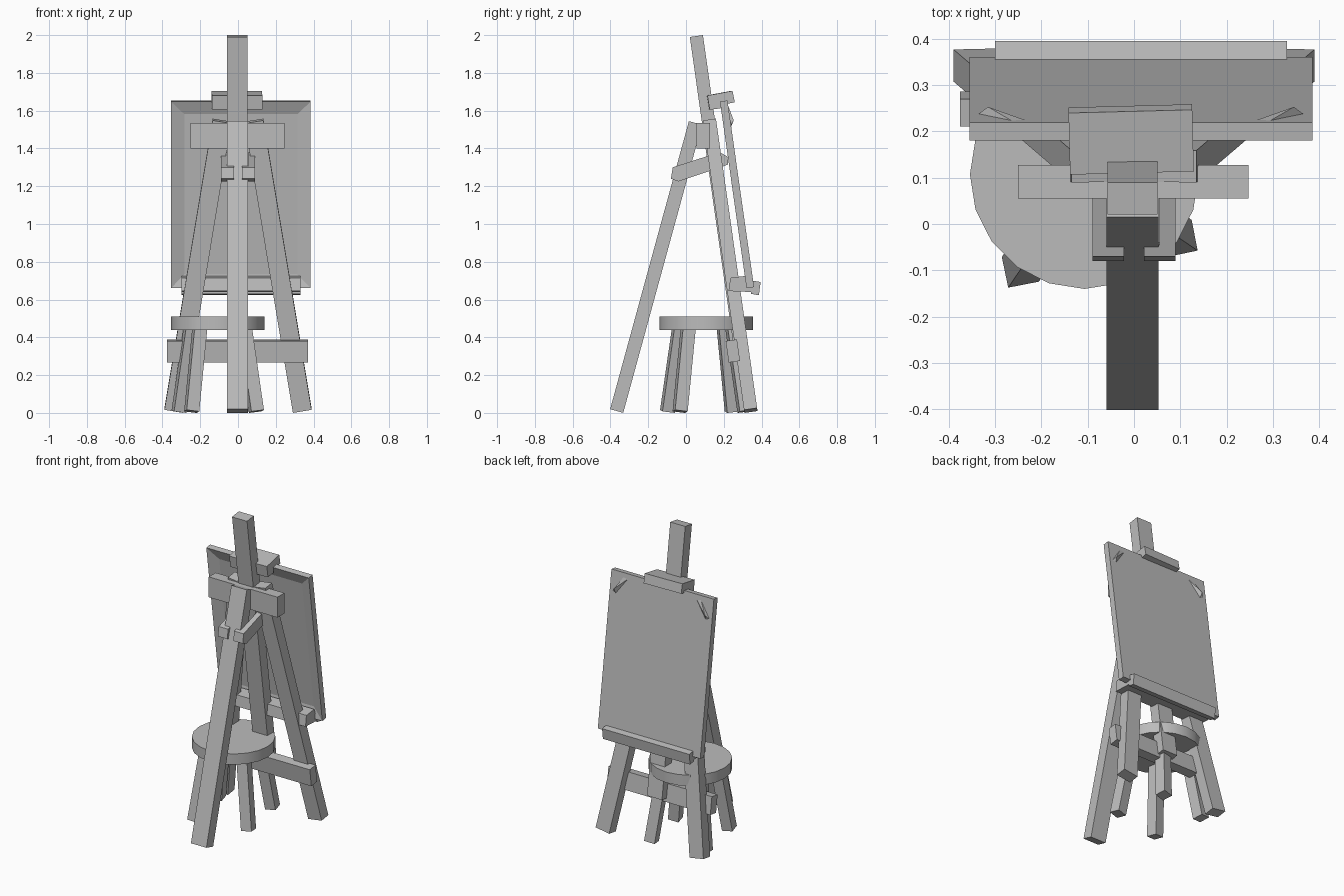
import bpy, bmesh, math
from mathutils import Vector, Matrix

cube = bpy.data.objects.get("Cube")
if cube:
    bpy.data.objects.remove(cube)

grey = bpy.data.materials.new("plain grey")
grey.use_nodes = True
COLOUR = (0.5, 0.5, 0.5, 1)
grey.diffuse_color = COLOUR
grey.node_tree.nodes["Principled BSDF"].inputs["Base Color"].default_value = COLOUR


def finish(name, bm, matrix=None):
    """Turn a bmesh into a named object with the shared material."""
    if matrix:
        bm.transform(matrix)
    bmesh.ops.recalc_face_normals(bm, faces=bm.faces)
    mesh = bpy.data.meshes.new(name)
    bm.to_mesh(mesh)
    bm.free()
    mesh.materials.append(grey)
    obj = bpy.data.objects.new(name, mesh)
    bpy.context.collection.objects.link(obj)
    return obj


def box(name, centre, size, tilt=0):
    bm = bmesh.new()
    bmesh.ops.create_cube(bm, size=1, matrix=Matrix.Diagonal((*size, 1)))
    return finish(name, bm, Matrix.Translation(centre) @ Matrix.Rotation(tilt, 4, 'X'))


def beam(name, start, end, width, depth, twist=0):
    """Square-ended timber running from start to end."""
    start, end = Vector(start), Vector(end)
    along = (end - start).normalized()
    across = Vector((math.cos(twist), math.sin(twist), 0))
    across = (across - along * across.dot(along)).normalized()
    frame = Matrix((across, along.cross(across), along)).transposed().to_4x4()
    bm = bmesh.new()
    size = (width, depth, (end - start).length)
    bmesh.ops.create_cube(bm, size=1, matrix=Matrix.Diagonal((*size, 1)))
    return finish(name, bm, Matrix.Translation((start + end) / 2) @ frame)


def prism(name, profile, x0, x1, matrix=None):
    """Side profile of (y, z) points extruded from x0 to x1."""
    bm = bmesh.new()
    face = bm.faces.new([bm.verts.new((x0, y, z)) for y, z in profile])
    new = bmesh.ops.extrude_face_region(bm, geom=[face])["geom"]
    moved = [v for v in new if isinstance(v, bmesh.types.BMVert)]
    bmesh.ops.translate(bm, verts=moved, vec=(x1 - x0, 0, 0))
    return finish(name, bm, matrix)


LEAN = math.radians(8.1)

# Easel timbers
beam("mast", (-0.003, 0.295, 0.3), (-0.003, 0.055, 1.995), 0.108, 0.07)
beam("prop_leg", (-0.003, -0.367, 0.01), (-0.003, 0.05, 1.535), 0.112, 0.072)
for side, s in (("left", 1), ("right", -1)):
    beam(side + "_leg", (s * 0.34, 0.343, 0.013), (s * 0.085, 0.125, 1.545), 0.1, 0.07)
box("top_beam", (-0.002, 0.091, 1.467), (0.497, 0.072, 0.133))
box("cross_bar", (-0.002, 0.248, 0.328), (0.747, 0.06, 0.115), LEAN)

# Brace plates hooked around the prop leg
brace = [(-0.08, 1.24), (-0.07, 1.3), (0.13, 1.365), (0.18, 1.38),
         (0.222, 1.355), (0.222, 1.315), (0.17, 1.295), (-0.04, 1.225)]
hook = [(-0.08, 1.24), (-0.07, 1.3), (-0.045, 1.308), (-0.04, 1.225)]
for side, s in (("left", 1), ("right", -1)):
    prism(side + "_brace", brace, s * 0.055, s * 0.09)
    prism(side + "_brace_hook", hook, s * 0.022, s * 0.06)

# Board with a recessed back
WIDTH, THICK, HEIGHT = 0.74, 0.04, 0.998
board_frame = Matrix.Translation((0.015, 0.27, 1.157)) @ Matrix.Rotation(LEAN, 4, 'X')
bm = bmesh.new()
bmesh.ops.create_cube(bm, size=1, matrix=Matrix.Diagonal((WIDTH, THICK, HEIGHT, 1)))
bm.faces.ensure_lookup_table()
bm.normal_update()
back = min(bm.faces, key=lambda f: f.normal.y)
bmesh.ops.inset_region(bm, faces=[back], thickness=0.1)
bmesh.ops.translate(bm, verts=back.verts, vec=(0, 0.022, 0))
finish("board", bm, board_frame)

# Small creased folds at the upper board corners
for side, s in (("left", 1), ("right", -1)):
    bm = bmesh.new()
    surface = THICK / 2
    points = [(0.25, surface, 0.465), (0.28, surface, 0.47),
              (0.35, surface, 0.37), (0.33, surface + 0.018, 0.39),
              (0.325, surface, 0.36)]
    a, b, c, d, e = [bm.verts.new((s * x, y, z)) for x, y, z in points]
    for loop in ((a, b, d), (b, c, d), (c, e, d), (e, a, d), (a, e, c, b)):
        bm.faces.new(loop)
    finish(side + "_corner_fold", bm, board_frame)

# Tray with a raised lip
tray = [(0.225, 0.645), (0.235, 0.715), (0.315, 0.725), (0.33, 0.685),
        (0.35, 0.683), (0.353, 0.7), (0.395, 0.693), (0.386, 0.623),
        (0.345, 0.63), (0.345, 0.64)]
prism("tray", tray, -0.3, 0.33)

# Clamp gripping the board top
clamp = [(0.11, 1.68), (0.243, 1.705), (0.255, 1.645), (0.22, 1.637),
         (0.215, 1.652), (0.185, 1.645), (0.18, 1.612), (0.122, 1.605)]
prism("top_clamp", clamp, -0.135, 0.132, Matrix.Rotation(math.radians(1.5), 4, 'Z'))

# Round stool
CENTRE = Vector((-0.107, 0.107, 0))
bm = bmesh.new()
bmesh.ops.create_cone(bm, cap_ends=True, segments=20, radius1=0.247, radius2=0.247,
                      depth=0.07, matrix=Matrix.Translation(CENTRE + Vector((0, 0, 0.475))))
seat = finish("stool_seat", bm)
bpy.ops.object.select_all(action='DESELECT')
seat.select_set(True)
bpy.context.view_layer.objects.active = seat
bpy.ops.object.shade_smooth_by_angle(angle=math.radians(30))

for i in range(4):
    angle = math.radians(-34 + 90 * i)
    out = Vector((math.cos(angle), math.sin(angle), 0))
    beam(f"stool_leg_{i + 1}", CENTRE + out * 0.247 + Vector((0, 0, 0.008)),
         CENTRE + out * 0.17 + Vector((0, 0, 0.45)), 0.068, 0.068, angle + math.pi / 4)
